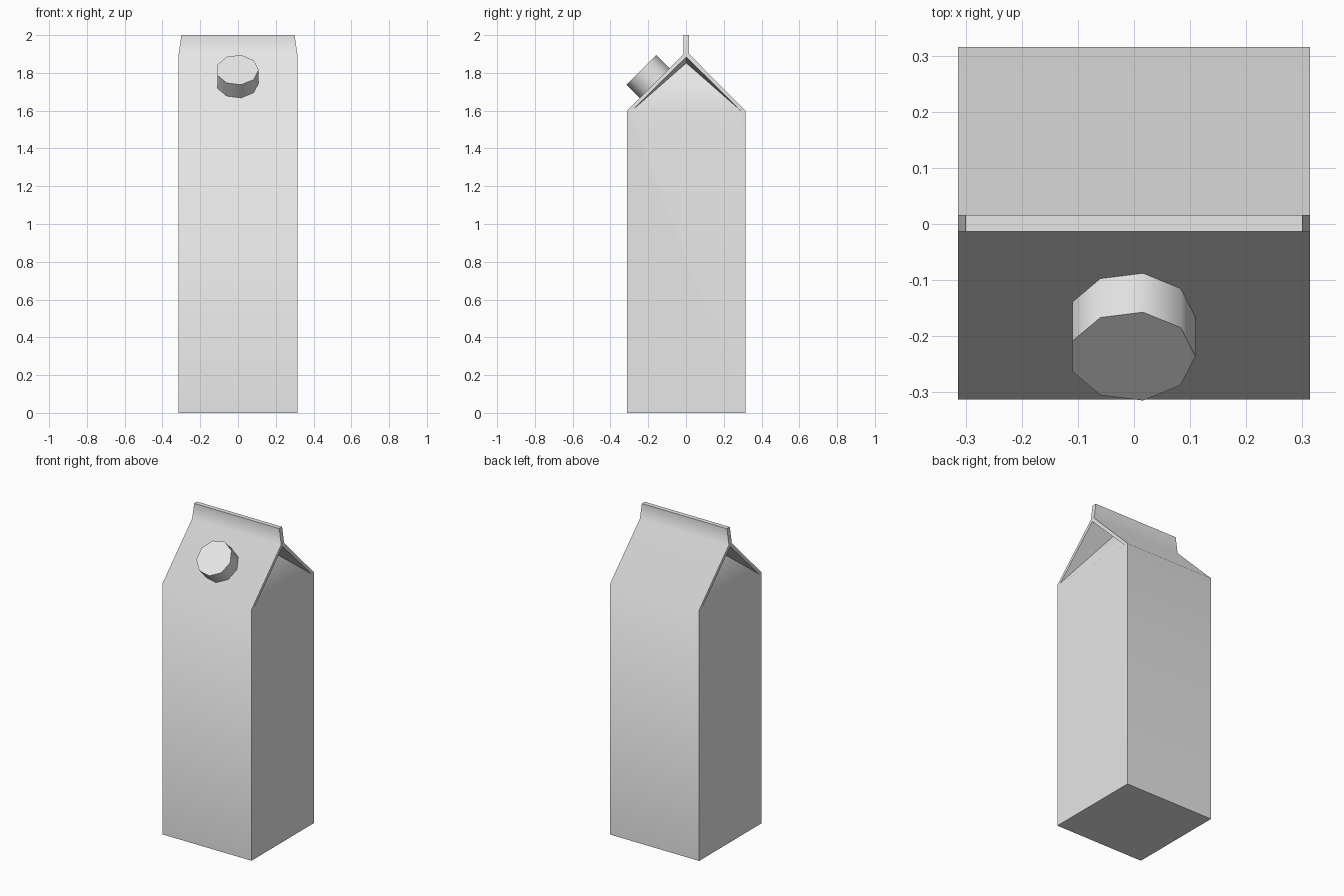
import bpy, bmesh, math
from mathutils import Matrix

cube = bpy.data.objects.get("Cube")
if cube:
    bpy.data.objects.remove(cube, do_unlink=True)

W = 0.314        # half width of the carton
SHOULDER = 1.6   # where the roof starts
RIDGE = 1.9      # where the fin starts
TOP = 2.0
FIN = 0.0145     # half thickness of the fin
RIM = 0.026      # paper edge seen at the gable ends
OFF = 0.0015     # small depth offset of the carton

grey = bpy.data.materials.new("light grey")
grey.use_nodes = True
grey.diffuse_color = (0.8, 0.8, 0.8, 1)
grey.node_tree.nodes["Principled BSDF"].inputs["Base Color"].default_value = grey.diffuse_color


def add_object(name, bm, angle):
    bmesh.ops.recalc_face_normals(bm, faces=bm.faces)
    mesh = bpy.data.meshes.new(name)
    bm.to_mesh(mesh)
    bm.free()
    mesh.materials.append(grey)
    obj = bpy.data.objects.new(name, mesh)
    bpy.context.collection.objects.link(obj)
    bpy.ops.object.select_all(action='DESELECT')
    obj.select_set(True)
    bpy.context.view_layer.objects.active = obj
    bpy.ops.object.shade_smooth_by_angle(angle=math.radians(angle))
    return obj


# Carton: folded shell with gable roof, top fin and tucked-in gussets
bm = bmesh.new()


def end_points(s):
    """Named corner points of one end of the carton (s = side sign)."""
    pts = {"ridge": (W, 0, RIDGE - 0.016), "tuck": (0.15, 0, 1.852)}
    for k, t in (("f", -1), ("b", 1)):
        pts["base_" + k] = (W, t * W, 0)
        pts["shoulder_" + k] = (W, t * W, SHOULDER)
        pts["inner_" + k] = (W, t * (W - RIM), SHOULDER)
        pts["fin_" + k] = (W, t * FIN, RIDGE)
        pts["top_" + k] = (W - 0.014, t * FIN, TOP)
    return {n: bm.verts.new((s * x, y + OFF, z)) for n, (x, y, z) in pts.items()}


left, right = end_points(1), end_points(-1)

# Wrap-around panels: front, roof, fin, back and bottom
loop = ["base_f", "shoulder_f", "fin_f", "top_f",
        "top_b", "fin_b", "shoulder_b", "base_b"]
for a, b in zip(loop, loop[1:] + loop[:1]):
    bm.faces.new((left[a], left[b], right[b], right[a]))

# End panels: side wall, fin end, gusset and roof paper edges
ends = ["base_f shoulder_f inner_f inner_b shoulder_b base_b",
        "fin_f top_f top_b fin_b ridge",
        "inner_f inner_b tuck"]
for k in "fb":
    ends.append(f"shoulder_{k} fin_{k} ridge inner_{k}")
    ends.append(f"inner_{k} ridge tuck")
for p in (left, right):
    for names in ends:
        bm.faces.new([p[n] for n in names.split()])
add_object("carton", bm, 60)

# Screw cap: nine-sided disc on the front roof slope
bm = bmesh.new()
place = (Matrix.Translation((-0.0035, -0.197, 1.777))
         @ Matrix.Rotation(math.radians(45), 4, 'X'))
bmesh.ops.create_cone(bm, cap_ends=True, segments=9, radius1=0.113,
                      radius2=0.113, depth=0.11)
# Turn the disc so that one corner points to the left
corner = max(bm.verts, key=lambda v: v.co.x)
turn = Matrix.Rotation(-math.atan2(corner.co.y, corner.co.x), 4, 'Z')
bm.transform(place @ turn)
add_object("screw_cap", bm, 60)
